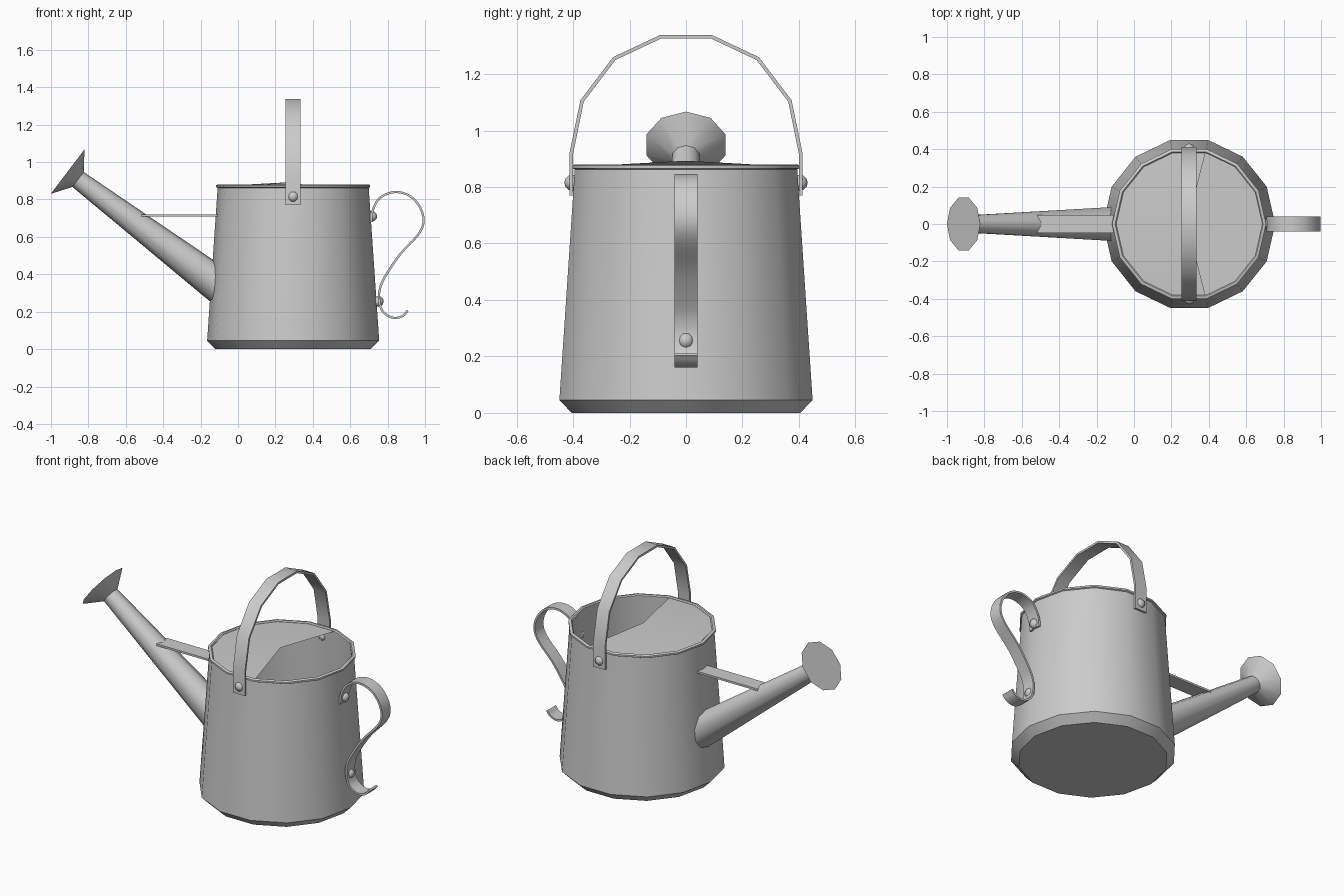
import bpy, bmesh, math
from mathutils import Vector, Matrix

if "Cube" in bpy.data.objects:
    bpy.data.objects.remove(bpy.data.objects["Cube"])

CX = 0.295   # x of the body axis
SIDES = 14


def finish(name, verts, faces, angle=40):
    me = bpy.data.meshes.new(name)
    bm = bmesh.new()
    vs = [bm.verts.new(v) for v in verts]
    for f in faces:
        bm.faces.new([vs[i] for i in f])
    bmesh.ops.recalc_face_normals(bm, faces=bm.faces)
    bm.to_mesh(me)
    bm.free()
    ob = bpy.data.objects.new(name, me)
    bpy.context.collection.objects.link(ob)
    bpy.ops.object.select_all(action='DESELECT')
    ob.select_set(True)
    bpy.context.view_layer.objects.active = ob
    bpy.ops.object.shade_smooth_by_angle(angle=math.radians(angle))
    return ob


def loft(name, rings, angle=40, caps=(True, True)):
    """Skin a list of equal rings of points, optionally capping the ends."""
    n = len(rings[0])
    verts = [p for r in rings for p in r]
    faces = [(i * n + j, i * n + (j + 1) % n, (i + 1) * n + (j + 1) % n, (i + 1) * n + j)
             for i in range(len(rings) - 1) for j in range(n)]
    if caps[0]:
        faces.append(tuple(range(n)))
    if caps[1]:
        faces.append(tuple(range(len(verts) - n, len(verts))))
    return finish(name, verts, faces, angle)


def strip(name, path, width_dir, width, thick):
    """Flat metal band of rectangular section following a planar path."""
    w = Vector(width_dir)
    pts = [Vector(p) for p in path]
    rings = []
    for i, p in enumerate(pts):
        t = (pts[min(i + 1, len(pts) - 1)] - pts[max(i - 1, 0)]).normalized()
        n = t.cross(w) * thick / 2
        h = w * width / 2
        rings.append([p + n + h, p + n - h, p - n - h, p - n + h])
    return loft(name, rings)


def smooth_path(pts, steps=4):
    """Catmull-Rom curve through 2D points."""
    q = [Vector(p) for p in pts]
    q = [2 * q[0] - q[1]] + q + [2 * q[-1] - q[-2]]
    out = []
    for a, b, c, d in zip(q, q[1:], q[2:], q[3:]):
        for k in range(steps):
            t = k / steps
            out.append(0.5 * (2 * b + (c - a) * t + (2 * a - 5 * b + 4 * c - d) * t * t
                              + (3 * b - a - 3 * c + d) * t ** 3))
    return out + [q[-2]]


def rivet(name, loc):
    me = bpy.data.meshes.new(name)
    bm = bmesh.new()
    bmesh.ops.create_uvsphere(bm, u_segments=8, v_segments=6, radius=0.029,
                              matrix=Matrix.Translation(loc))
    bm.to_mesh(me)
    bm.free()
    me.shade_smooth()
    bpy.context.collection.objects.link(bpy.data.objects.new(name, me))


def body_ring(r, z):
    return [Vector((CX + r * math.cos(k * math.tau / SIDES),
                    r * math.sin(k * math.tau / SIDES), z)) for k in range(SIDES)]


# Body: tapered open bucket with chamfered foot, rolled rim and inner wall
profile = [(0.415, 0), (0.46, 0.045), (0.404, 0.862), (0.412, 0.866), (0.412, 0.876),
           (0.406, 0.88), (0.396, 0.88), (0.39, 0.874), (0.39, 0.862), (0.445, 0.05), (0.41, 0.015)]
loft("body", [body_ring(r, z) for r, z in profile])

# Half cover: shallow dome fanned from the notch in its free edge
rim = body_ring(0.395, 0.872)[3:12]
finish("half_cover", [Vector((0.285, 0, 0.893))] + rim,
       [(0, i, i + 1) for i in range(1, len(rim))])

# Spout: tapered ten-sided tube, cut upright where it meets the body
tip, base = Vector((-0.855, 0, 0.907)), Vector((-0.13, 0, 0.357))
axis = (tip - base).normalized()
up = Vector((-axis.z, 0, axis.x)) * -1


def spout_ring(c, r):
    return [c + r * (up * math.cos(k * math.tau / 10) + Vector((0, 1, 0)) * math.sin(k * math.tau / 10))
            for k in range(10)]


foot = [p + axis * ((-0.12 - p.x) / axis.x) for p in spout_ring(base, 0.095)]
loft("spout", [foot, spout_ring(tip, 0.05)], caps=(False, False))

# Rose: flared head with flat face
loft("spout_rose", [spout_ring(tip, 0.05), spout_ring(tip + axis * 0.06, 0.135),
                    spout_ring(tip + axis * 0.07, 0.148)], caps=(False, True))

# Brace between spout and body
strip("spout_brace", [(-0.515, 0, 0.715), (-0.11, 0, 0.715)], (0, 1, 0), 0.095, 0.012)

# Carrying handle: faceted hoop over the top
half = [(0.406, 0.77), (0.406, 0.92), (0.368, 1.105), (0.254, 1.255), (0.09, 1.332)]
hoop = half + [(-y, z) for y, z in reversed(half)]
strip("carry_handle", [(CX, y, z) for y, z in hoop], (1, 0, 0), 0.08, 0.013)

# Rear handle: S-shaped scroll
scroll = [(0.712, 0.68), (0.718, 0.735), (0.757, 0.807), (0.837, 0.84), (0.92, 0.818),
          (0.975, 0.755), (0.992, 0.68), (0.962, 0.61), (0.865, 0.505), (0.785, 0.385),
          (0.758, 0.32), (0.755, 0.26), (0.775, 0.2), (0.83, 0.167), (0.88, 0.177), (0.908, 0.207)]
strip("rear_handle", [(p.x, 0, p.y) for p in smooth_path(scroll)], (0, 1, 0), 0.08, 0.012)

# Rivets
rivet("carry_rivet_front", (CX, -0.402, 0.815))
rivet("carry_rivet_back", (CX, 0.402, 0.815))
rivet("rear_rivet_upper", (0.715, 0, 0.71))
rivet("rear_rivet_lower", (0.75, 0, 0.255))
